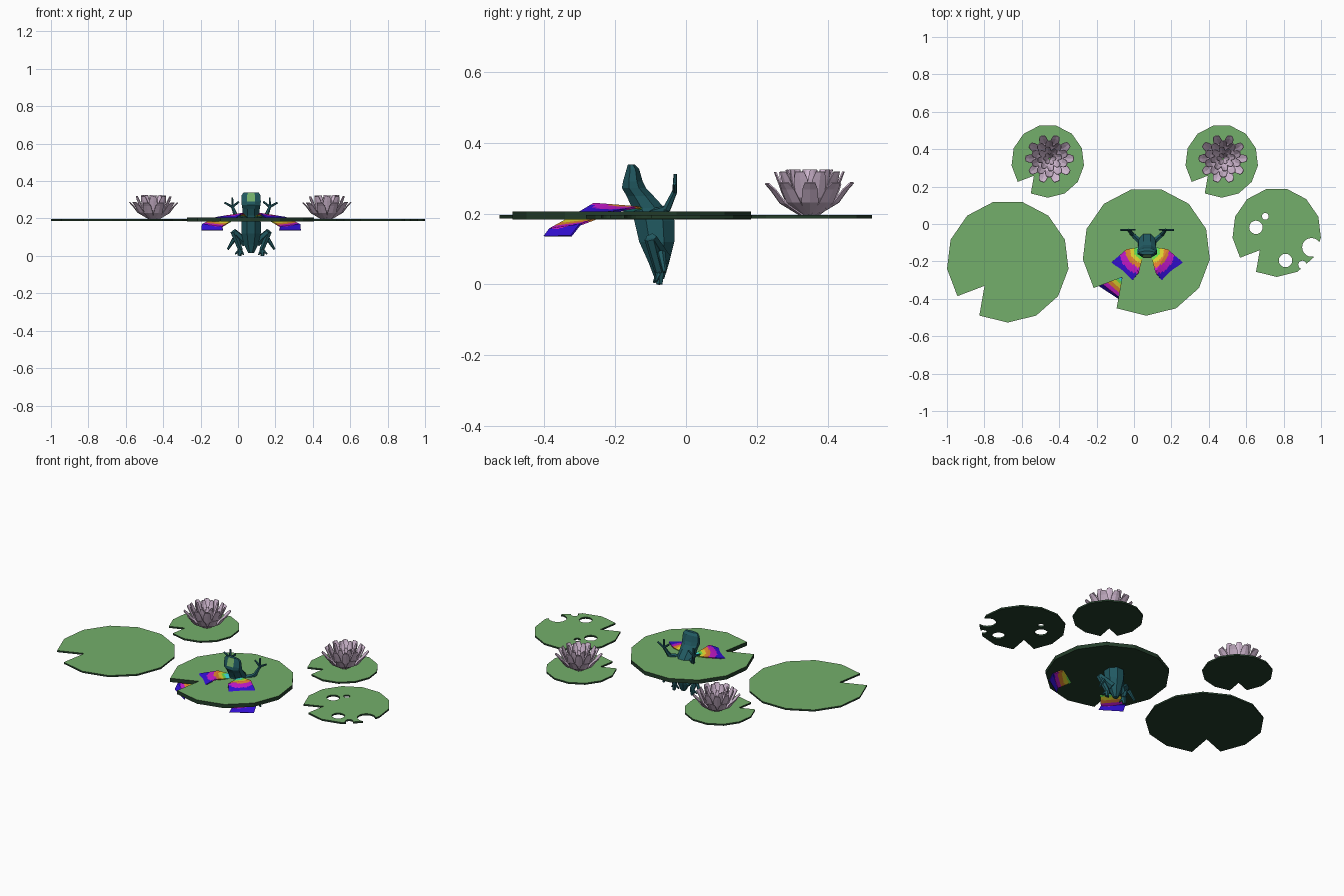
import bpy, bmesh, math
from mathutils import Vector

cube = bpy.data.objects.get("Cube")
if cube:
    bpy.data.objects.remove(cube, do_unlink=True)


def material(name, rgb):
    m = bpy.data.materials.new(name)
    m.use_nodes = True
    m.diffuse_color = (*rgb, 1)
    m.node_tree.nodes["Principled BSDF"].inputs["Base Color"].default_value = (*rgb, 1)
    return m


LEAF = material("leaf green", (0.175, 0.43, 0.145))
DARK = material("dark leaf underside", (0.017, 0.046, 0.023))
TEAL = material("frog teal", (0.015, 0.10, 0.12))
LILAC = material("petal lilac", (0.66, 0.50, 0.66))
RAINBOW = [material("wing cyan", (0.05, 0.80, 0.80)),
           material("wing green", (0.15, 0.80, 0.08)),
           material("wing yellow", (0.80, 0.70, 0.03)),
           material("wing orange", (0.80, 0.24, 0.03)),
           material("wing magenta", (0.58, 0.01, 0.62)),
           material("wing blue", (0.035, 0.005, 0.70))]
FROG_X = 0.07


def finish(bm, name, mats):
    bmesh.ops.recalc_face_normals(bm, faces=bm.faces)
    me = bpy.data.meshes.new(name)
    bm.to_mesh(me)
    bm.free()
    ob = bpy.data.objects.new(name, me)
    for m in mats:
        me.materials.append(m)
    bpy.context.collection.objects.link(ob)
    return ob


# Lily pads: thirteen-sided plates with a notch, green on top only
def lily_pad(name, cx, cy, r, z0, z1, holes=()):
    pts = []
    for k in range(13):
        a = -math.pi / 2 - k * math.tau / 13
        pts.append((math.cos(a), math.sin(a)))
        if k == 1:
            pts.append((-0.38, -0.40))
    bm = bmesh.new()
    face = bm.faces.new([bm.verts.new((cx + r * x, cy + r * y, z0)) for x, y in pts])
    ext = bmesh.ops.extrude_face_region(bm, geom=[face])
    moved = [v for v in ext["geom"] if isinstance(v, bmesh.types.BMVert)]
    bmesh.ops.translate(bm, verts=moved, vec=(0, 0, z1 - z0))
    ob = finish(bm, name, [LEAF, DARK])
    for hx, hy, hr in holes:
        bpy.ops.mesh.primitive_cylinder_add(vertices=20, radius=hr, depth=0.2,
                                            location=(hx, hy, z0))
        cutter = bpy.context.object
        cutter.hide_render = True
        mod = ob.modifiers.new("hole", 'BOOLEAN')
        mod.operation, mod.object, mod.solver = 'DIFFERENCE', cutter, 'EXACT'
        bpy.context.view_layer.objects.active = ob
        bpy.ops.object.modifier_apply(modifier=mod.name)
        bpy.data.objects.remove(cutter, do_unlink=True)
    for p in ob.data.polygons:
        p.material_index = 0 if p.normal.z > 0.5 else 1


LOW, HIGH = 0.186, 0.196
lily_pad("frog_lily_pad", 0.066, -0.148, 0.342, 0.183, 0.206)
lily_pad("side_lily_pad", -0.675, -0.20, 0.327, LOW, HIGH)
lily_pad("flower_lily_pad_right", -0.461, 0.336, 0.195, LOW, HIGH)
lily_pad("flower_lily_pad_left", 0.469, 0.336, 0.195, LOW, HIGH)
lily_pad("eaten_lily_pad", 0.763, -0.045, 0.238, LOW, HIGH,
         [(0.652, -0.018, 0.036), (0.702, 0.041, 0.018), (0.81, -0.195, 0.036),
          (0.949, -0.125, 0.05), (0.90, -0.218, 0.022)])


# Water lilies: rings of blunt petals; each ring = count, twist, (radius, height, half width)
RINGS = [(10, 0.0, [(0.025, 0.0, 0.012), (0.085, 0.035, 0.024), (0.113, 0.072, 0.022), (0.130, 0.09, 0.015)]),
         (10, 0.5, [(0.022, 0.0, 0.012), (0.070, 0.05, 0.022), (0.090, 0.10, 0.020), (0.098, 0.122, 0.013)]),
         (8, 0.2, [(0.015, 0.0, 0.008), (0.045, 0.05, 0.017), (0.060, 0.10, 0.015), (0.066, 0.128, 0.010)]),
         (6, 0.0, [(0.008, 0.0, 0.005), (0.022, 0.05, 0.011), (0.030, 0.085, 0.010), (0.034, 0.10, 0.006)])]


def water_lily(name, cx, cy):
    bm = bmesh.new()
    for count, twist, prof in RINGS:
        for k in range(count):
            a = (k + twist) * math.tau / count
            out, side = Vector((math.cos(a), math.sin(a), 0)), Vector((-math.sin(a), math.cos(a), 0))
            rows = []
            for r, h, w in prof:
                base = Vector((cx, cy, HIGH + h))
                rows.append([bm.verts.new(base + out * (r - 0.25 * w * abs(s)) + side * w * s)
                             for s in (-1, 0, 1)])
            for lo, hi in zip(rows, rows[1:]):
                for i in range(2):
                    bm.faces.new((lo[i], lo[i + 1], hi[i + 1], hi[i]))
    ob = finish(bm, name, [LILAC])
    mod = ob.modifiers.new("thickness", 'SOLIDIFY')
    mod.thickness = 0.004


water_lily("water_lily_right", -0.453, 0.35)
water_lily("water_lily_left", 0.477, 0.35)

# Frog body: eight-sided rings of height, front y, back y, half width
BODY = [(0.015, -0.088, -0.062, 0.015), (0.06, -0.105, -0.048, 0.038),
        (0.12, -0.132, -0.033, 0.052), (0.18, -0.146, -0.032, 0.052),
        (0.215, -0.152, -0.060, 0.046), (0.25, -0.168, -0.092, 0.046),
        (0.272, -0.181, -0.113, 0.050), (0.290, -0.178, -0.122, 0.052),
        (0.325, -0.168, -0.132, 0.050), (0.339, -0.164, -0.145, 0.040)]
bm = bmesh.new()
rings = []
for z, yf, yb, w in BODY:
    ring = []
    for k in range(8):
        a = math.pi / 8 + k * math.pi / 4
        c = math.cos(math.pi / 8)
        ring.append(bm.verts.new((FROG_X + w * math.cos(a) / c,
                                  (yf + yb) / 2 + (yb - yf) / 2 * math.sin(a) / c, z)))
    rings.append(ring)
for lo, hi in zip(rings, rings[1:]):
    for k in range(8):
        bm.faces.new((lo[k], lo[(k + 1) % 8], hi[(k + 1) % 8], hi[k]))
bm.faces.new(rings[0])
bm.faces.new(rings[-1])
body = finish(bm, "frog_body", [TEAL, LEAF])
# Green face patch on the flat front of the head
for p in body.data.polygons:
    if p.normal.y < -0.8 and abs(p.normal.x) < 0.1 and p.center.z > 0.295:
        p.material_index = 1


# Limbs: chains of tapered six-sided tubes
def limb(name, chains, side):
    bm = bmesh.new()
    for chain in chains:
        for (p, r0), (q, r1) in zip(chain, chain[1:]):
            a, b = (Vector((FROG_X + side * v[0], v[1], v[2])) for v in (p, q))
            d = b - a
            rot = d.to_track_quat('Z', 'Y').to_matrix().to_4x4()
            rot.translation = (a + b) / 2
            bmesh.ops.create_cone(bm, cap_ends=True, segments=6, radius1=r0, radius2=r1,
                                  depth=d.length, matrix=rot)
    finish(bm, name, [TEAL])


WRIST, ANKLE = (0.10, -0.032, 0.262), (0.058, -0.075, 0.035)
ARM = [[((0.03, -0.10, 0.195), 0.018), ((0.08, -0.055, 0.212), 0.012), (WRIST, 0.008)]]
ARM += [[(WRIST, 0.007), (tip, 0.005)]
        for tip in ((0.065, -0.03, 0.29), (0.10, -0.03, 0.312), (0.142, -0.032, 0.285))]
LEG = [[((0.03, -0.065, 0.07), 0.024), ((0.095, -0.10, 0.13), 0.018)],
       [((0.095, -0.10, 0.13), 0.018), (ANKLE, 0.014)],
       [(ANKLE, 0.014), ((0.062, -0.075, 0.0), 0.010)],
       [((0.09, -0.07, 0.09), 0.012), ((0.125, -0.06, 0.035), 0.006)]]
LEG += [[(ANKLE, 0.010), (tip, 0.004)] for tip in ((0.04, -0.09, 0.006), (0.085, -0.085, 0.01))]

# Wings: bent plates lofted between a leading and a trailing edge, tips folded down
LEAD = [(0.02, -0.12, 0.212), (0.11, -0.135, 0.218), (0.185, -0.20, 0.206),
        (0.262, -0.30, 0.168), (0.265, -0.325, 0.136)]
TRAIL = [(0.02, -0.16, 0.205), (0.045, -0.26, 0.228), (0.09, -0.315, 0.195),
         (0.155, -0.385, 0.156), (0.15, -0.40, 0.136)]
# Colour bands by distance from the root: outer limit, rainbow index
BANDS = [(0.035, 0), (0.05, 1), (0.07, 2), (0.095, 3), (0.13, 4), (0.19, 5), (0.202, 0),
         (0.217, 1), (0.236, 2), (0.258, 3), (0.278, 4), (9, 5)]


def along(line, t):
    i = min(int(t * 4), 3)
    return Vector(line[i]).lerp(Vector(line[i + 1]), t * 4 - i)


def wing(name, side):
    bm = bmesh.new()
    n, m = 64, 8
    grid = []
    for i in range(n + 1):
        a, b = along(LEAD, i / n), along(TRAIL, i / n)
        row = [a.lerp(b, j / m) for j in range(m + 1)]
        grid.append([bm.verts.new((FROG_X + side * v.x, v.y, v.z)) for v in row])
    for i in range(n):
        for j in range(m):
            f = bm.faces.new((grid[i][j], grid[i + 1][j], grid[i + 1][j + 1], grid[i][j + 1]))
            c = f.calc_center_median()
            d = math.hypot(c.x - FROG_X - side * 0.02, c.y + 0.14)
            f.material_index = next(k for limit, k in BANDS if d < limit)
    ob = finish(bm, name, RAINBOW)
    mod = ob.modifiers.new("thickness", 'SOLIDIFY')
    mod.thickness, mod.offset = 0.005, 0


for label, s in (("left", 1), ("right", -1)):
    limb("frog_arm_" + label, ARM, s)
    limb("frog_leg_" + label, LEG, s)
    wing("rainbow_wing_" + label, s)
